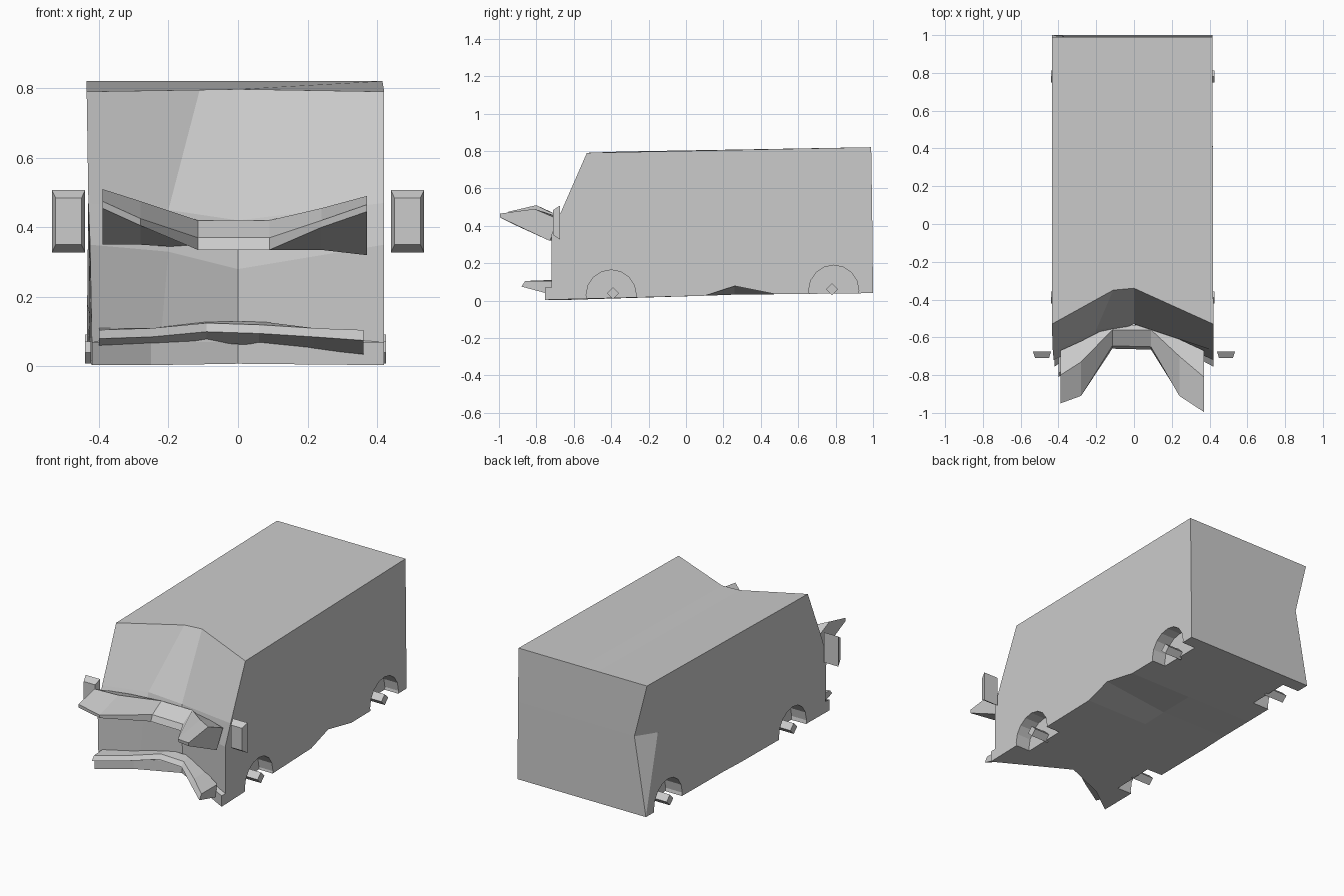
import bpy, bmesh, math
from mathutils import Vector

if "Cube" in bpy.data.objects:
    bpy.data.objects.remove(bpy.data.objects["Cube"])


def make(name, verts, faces):
    me = bpy.data.meshes.new(name)
    me.from_pydata(verts, [], faces)
    bm = bmesh.new()
    bm.from_mesh(me)
    bmesh.ops.recalc_face_normals(bm, faces=bm.faces)
    bm.to_mesh(me)
    bm.free()
    ob = bpy.data.objects.new(name, me)
    bpy.context.collection.objects.link(ob)
    return ob


def skin(rings):
    """Quads joining closed rings of equal length (end caps left open)."""
    n = len(rings[0])
    verts = [v for r in rings for v in r]
    faces = [(k * n + i, k * n + (i + 1) % n, (k + 1) * n + (i + 1) % n, (k + 1) * n + i)
             for k in range(len(rings) - 1) for i in range(n)]
    return verts, faces


def loft(name, stations):
    rings = [[(x, y, z) for y, z in prof] for x, prof in stations]
    verts, faces = skin(rings)
    n = len(rings[0])
    faces += [tuple(range(n)), tuple(range(len(verts) - n, len(verts)))]
    return make(name, verts, faces)


# van shell: front profile per column, then a shared roof, back and floor
def column(xs, front, back_x, mid_dx=0.0, notch=0.032):
    ring = [(x, y, z) for x, (y, z) in zip(xs, front)]
    ring += [(back_x, 0.99, 0.82), (back_x + mid_dx, 0.995, 0.50), (back_x, 1.0, 0.04),
             (back_x, 0.48, 0.034), (back_x, 0.26, notch), (back_x, 0.10, 0.026)]
    return ring


side = [(-.755, .004), (-.755, .07), (-.72, .07), (-.72, .35), (-.67, .47), (-.53, .79)]
dent = [(-.63, .004), (-.63, .07), (-.61, .10), (-.61, .33), (-.56, .45), (-.35, .795)]
mid = [(-.53, .008), (-.53, .07), (-.525, .10), (-.53, .28), (-.53, .42), (-.34, .797)]
rings = [
    column([-.42, -.42, -.42, -.425, -.43, -.435], side, -.435, mid_dx=.08),
    column([-.25, -.25, -.22, -.20, -.20, -.11], dent, -.11),
    column([0] * 6, mid, 0),
    column([.42] * 6, side, .415, notch=.078),
]
verts, faces = skin(rings)
n = len(rings[0])
dent_id = len(verts)
verts.append((-.43, .88, .50))
# left side with the knocked-in rear edge, right side plain
faces += [(0, 1, 2, 3, 4, 5, 6, dent_id, 8, 9, 10, 11), (6, 7, dent_id), (7, 8, dent_id),
          tuple(range(3 * n, 4 * n))]
body = make("van_body", verts, faces)

# wheel arch pockets
for y, z in ((-.40, .03), (.79, .055)):
    for s in (-1, 1):
        bpy.ops.mesh.primitive_cylinder_add(vertices=16, radius=.134, depth=.2,
                                            location=(s * .425, y, z),
                                            rotation=(0, math.pi / 2, 0))
        cutter = bpy.context.object
        cutter.name = "arch_cutter"
        mod = body.modifiers.new("arch", 'BOOLEAN')
        mod.object = cutter
        mod.operation = 'DIFFERENCE'
        mod.solver = 'EXACT'
        bpy.context.view_layer.objects.active = body
        bpy.ops.object.modifier_apply(modifier=mod.name)
        bpy.data.objects.remove(cutter)

# axles: thin shaft with square stubs
for tag, y, z in (("front", -.39, .04), ("rear", .78, .06)):
    for part, r, spans in (("shaft", .012, [(-.33, .33)]),
                           ("stub", .032, [(-.44, -.31), (.31, .425)])):
        for a, b in spans:
            diamond = [(y - r, z), (y, z + r), (y + r, z), (y, z - r)]
            loft(f"{tag}_axle_{part}", [(a, diamond), (b, diamond)])

# upper crumpled bar: back, ridge, front top, front bottom, back bottom
loft("upper_bar", [
    (-.39, [(-.67, .45), (-.80, .51), (-.95, .475), (-.95, .455), (-.73, .35)]),
    (-.28, [(-.62, .44), (-.73, .475), (-.91, .425), (-.905, .405), (-.67, .35)]),
    (-.115, [(-.535, .40), (-.56, .42), (-.645, .37), (-.66, .335), (-.54, .34)]),
    (.09, [(-.535, .40), (-.56, .42), (-.65, .37), (-.665, .335), (-.54, .34)]),
    (.24, [(-.61, .42), (-.70, .455), (-.91, .42), (-.905, .40), (-.66, .335)]),
    (.37, [(-.67, .43), (-.81, .49), (-.995, .465), (-.995, .445), (-.73, .32)]),
])

# lower bumper
loft("lower_bumper", [
    (-.40, [(-.71, .11), (-.79, .105), (-.81, .08), (-.72, .055)]),
    (-.25, [(-.62, .11), (-.70, .11), (-.72, .085), (-.62, .065)]),
    (-.09, [(-.54, .13), (-.60, .125), (-.62, .10), (-.54, .07)]),
    (.06, [(-.54, .13), (-.60, .12), (-.62, .095), (-.54, .06)]),
    (.22, [(-.62, .11), (-.73, .11), (-.76, .085), (-.64, .05)]),
    (.36, [(-.71, .105), (-.86, .105), (-.88, .075), (-.73, .035)]),
])

# tapered side mirrors
for tag, s in (("left", -1), ("right", 1)):
    vs = []
    for y, hx, hz in ((-.675, .048, .09), (-.71, .037, .067)):
        vs += [(s * .487 + a * hx, y, .417 + b * hz)
               for a, b in ((-1, -1), (1, -1), (1, 1), (-1, 1))]
    v, f = skin([vs[:4], vs[4:]])
    make(f"{tag}_mirror", v, f + [(0, 1, 2, 3), (4, 5, 6, 7)])
